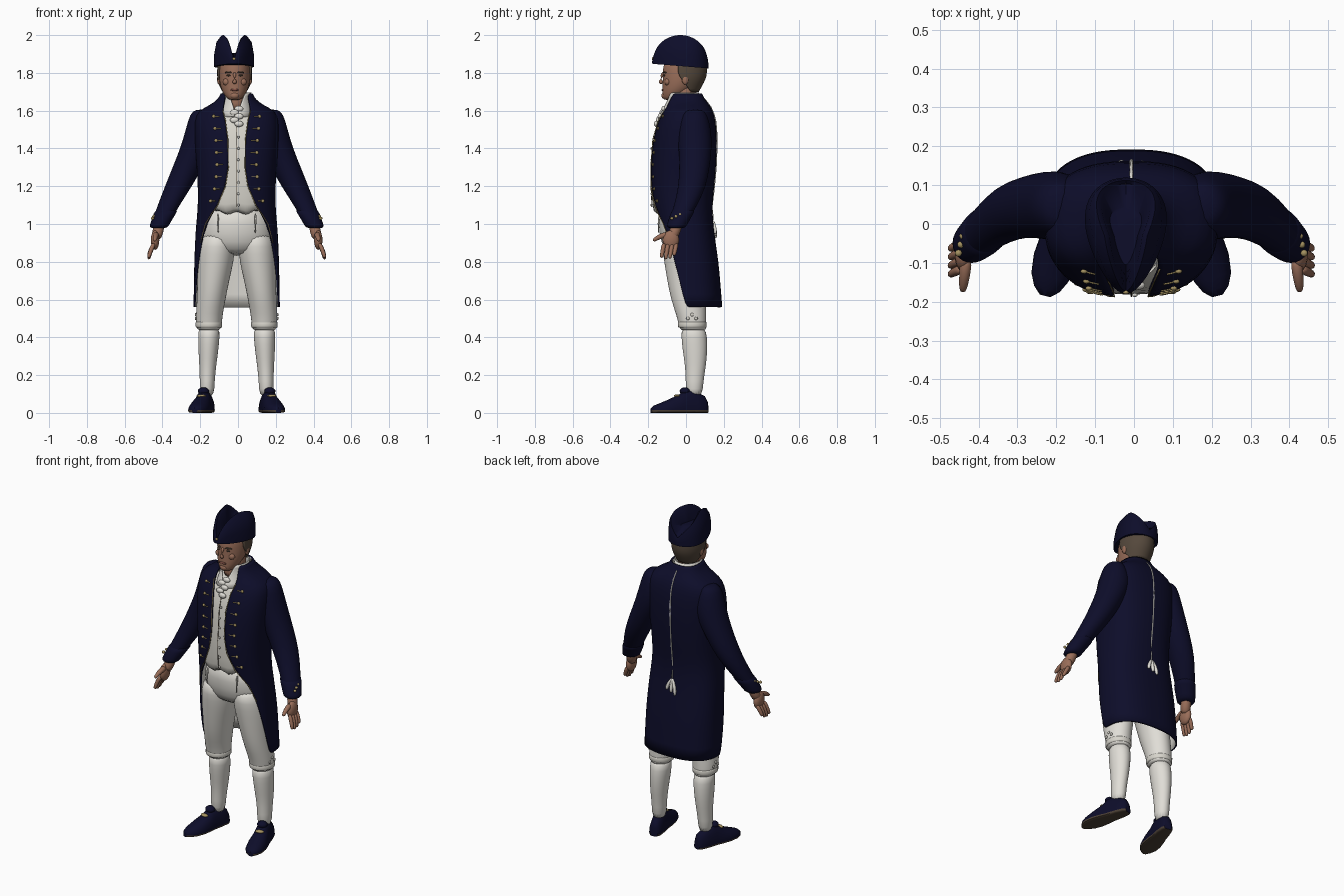
import bpy, bmesh
from math import sin, cos, pi, radians, copysign
from mathutils import Vector, Matrix

if "Cube" in bpy.data.objects:
    bpy.data.objects.remove(bpy.data.objects["Cube"])
MID, HEAD = -.007, -.018   # sideways centre of the body and of the head


def material(name, *rgb):
    m = bpy.data.materials.new(name)
    m.use_nodes = True
    m.diffuse_color = (*rgb, 1)
    m.node_tree.nodes["Principled BSDF"].inputs["Base Color"].default_value = (*rgb, 1)
    return m


navy = material("navy cloth", .004, .004, .023)
white = material("white cloth", .75, .73, .68)
linen = material("waistcoat linen", .68, .66, .6)
skin = material("skin", .32, .155, .1)
lips = material("lips", .22, .08, .06)
hair = material("brown hair", .09, .065, .045)
gold = material("gold", .38, .29, .12)
leather = material("sole leather", .07, .05, .035)


def finish(name, bm, mats):
    mesh = bpy.data.meshes.new(name)
    bm.to_mesh(mesh)
    bm.free()
    for m in mats:
        mesh.materials.append(m)
    for p in mesh.polygons:
        p.use_smooth = True
    ob = bpy.data.objects.new(name, mesh)
    bpy.context.collection.objects.link(ob)
    return ob


def loft(name, rings, mats, sub=1, cap=True, closed=True):
    """Skin a stack of rings, listed from top to bottom."""
    bm = bmesh.new()
    rows = [[bm.verts.new(p) for p in r] for r in rings]
    n = len(rows[0])
    for a, b in zip(rows, rows[1:]):
        for i in range(n if closed else n - 1):
            j = (i + 1) % n
            bm.faces.new((a[i], b[i], b[j], a[j]))
    if cap:
        bm.faces.new(rows[0])
        bm.faces.new(rows[-1])
        bmesh.ops.recalc_face_normals(bm, faces=bm.faces)
    ob = finish(name, bm, mats)
    if sub:
        ob.modifiers.new("smooth", 'SUBSURF').levels = sub
        ob.modifiers["smooth"].render_levels = sub
    return ob


def power(v, e):
    return copysign(abs(v) ** e, v)


def around(t, z, rx, front, back, cx, e):
    """Point on a rounded outline; t is the angle from the front."""
    cy, ry = (front + back) / 2, (back - front) / 2
    return Vector((cx + rx * power(sin(t), e), cy - ry * power(cos(t), e), z))


def ring(z, rx, front, back, gap=0, cx=MID, e=1, n=24):
    g = radians(gap)
    span = (2 * pi - 2 * g) / (n - 1 if gap else n)
    return [around(g + span * i, z, rx, front, back, cx, e) for i in range(n)]


def tube(name, pts, radii, mat, n=8):
    pts = [Vector(p) for p in pts]
    rings = []
    for i, p in enumerate(pts):
        d = pts[min(i + 1, len(pts) - 1)] - pts[max(i - 1, 0)]
        q = d.to_track_quat('Z', 'Y')
        r = radii[min(i, len(radii) - 1)]
        rings.append([p + q @ Vector((r * cos(a), r * sin(a), 0))
                      for a in (2 * pi * k / n for k in range(n))])
    return loft(name, rings, [mat], 1 if n > 6 else 0)


def blob(name, loc, size, mat, turn=0):
    bm = bmesh.new()
    m = Matrix.Translation(loc) @ Matrix.Rotation(turn, 4, 'Z') @ Matrix.Diagonal((*size, 1))
    bmesh.ops.create_uvsphere(bm, u_segments=14, v_segments=8, radius=1, matrix=m)
    return finish(name, bm, [mat])


# Coat: height, half width, front, back, opening angle
COAT = [(1.69, .085, -.085, .085, 44), (1.66, .1, -.1, .1, 36), (1.63, .14, -.105, .125, 25),
        (1.6, .205, -.12, .142, 16), (1.55, .225, -.148, .157, 11), (1.45, .225, -.177, .165, 8),
        (1.3, .212, -.188, .159, 8), (1.2, .206, -.188, .15, 12), (1.1, .206, -.178, .138, 24),
        (1.0, .216, -.158, .144, 46), (.9, .221, -.142, .157, 57), (.8, .225, -.14, .172, 66),
        (.7, .227, -.14, .181, 75), (.56, .229, -.14, .192, 84)]
coat = loft("coat", [ring(*r, e=.8, n=40) for r in COAT], [navy, white], cap=False, closed=False)
shell = coat.modifiers.new("cloth", 'SOLIDIFY')
shell.thickness, shell.offset, shell.material_offset = .01, -1, 1


def on_coat(z, angle=None, inset=0):
    """Point on the coat at a height; without an angle, near the front edge."""
    for a, b in zip(COAT, COAT[1:]):
        if a[0] >= z >= b[0]:
            f = (a[0] - z) / (a[0] - b[0])
            _, rx, front, back, gap = [u + (v - u) * f for u, v in zip(a, b)]
            t = radians(gap + inset if angle is None else angle)
            return around(t, z, rx, front, back, MID, .8)


def mirrored(p):
    return Vector((2 * MID - p.x, p.y, p.z))


# Back seam and waist tassel
tube("back_seam", [on_coat(1.66 - .04 * i, 180) for i in range(17)], [.004], white, 6)
for i, dx in enumerate((-.022, 0, .024)):
    tube("tassel_strand", [on_coat(1.02, 180), on_coat(.98, 180) + Vector((dx, .006, 0)),
                           on_coat(.92 + .012 * i, 180) + Vector((dx * 1.3, .004, 0))],
         [.008, .01, .012], white)

# Gold edging, buttons and buttonhole laces on both fronts
for flip in (lambda p: p, mirrored):
    tube("front_edging", [flip(on_coat(1.6 - .05 * i)) for i in range(15)], [.0022], gold, 5)
    for i in range(8):
        z = 1.57 - .064 * i
        b = flip(on_coat(z, inset=16))
        blob("coat_button", b, (.009, .006, .009), gold)
        tube("buttonhole_lace", [b, flip(on_coat(z, inset=11)), flip(on_coat(z, inset=7))],
             [.0025], gold, 5)

# Waistcoat with a twin-pointed hem
VEST = [(1.62, .1, -.085, .07), (1.55, .17, -.135, .12), (1.45, .19, -.168, .13),
        (1.3, .185, -.18, .13), (1.2, .18, -.183, .12), (1.1, .175, -.178, .11),
        (1.065, .175, -.174, .11)]
rings = [ring(*r, e=.8, n=48) for r in VEST]
for p in rings[-1]:
    if p.y < 0:
        p.z -= .045 * max(0, 1 - abs(abs(p.x - MID) - .06) / .06)
loft("waistcoat", rings, [linen])
tube("waistcoat_opening", [(MID, -.139, 1.55), (MID, -.171, 1.45), (MID, -.183, 1.3),
                           (MID, -.186, 1.2), (MID, -.18, 1.09)], [.002], hair, 5)
for i in range(8):
    z = 1.52 - .06 * i
    y = -.15 if i == 0 else -.168 if i == 1 else -.183
    blob("waistcoat_button", (MID + .009, y, z), (.007, .005, .007), linen)

# Breeches, stockings, knee fittings
loft("breeches_seat", [ring(*r) for r in [(1.1, .165, -.14, .1), (1.0, .185, -.148, .11),
                                          (.9, .195, -.136, .115), (.83, .12, -.09, .09)]], [white])
THIGH = [(.96, .1, .085, -.125, .09), (.88, .106, .098, -.128, .11), (.8, .112, .097, -.116, .112),
         (.7, .124, .085, -.1, .11), (.6, .135, .076, -.08, .108), (.52, .145, .071, -.052, .108),
         (.47, .147, .069, -.04, .108), (.445, .147, .064, -.033, .106), (.435, .147, .05, -.02, .1)]
CALF = [(.46, .147, .058, -.025, .102), (.4, .147, .057, -.025, .112), (.33, .15, .053, -.018, .114),
        (.25, .153, .045, -.005, .106), (.17, .156, .039, -.001, .092), (.08, .157, .039, -.002, .088)]
SLEEVE = [(1.607, .185, .03, .015, .085), (1.585, .188, .06, -.025, .112), (1.5, .18, .09, -.045, .135),
          (1.4, .212, .087, -.04, .138), (1.3, .26, .08, -.035, .125), (1.2, .308, .072, -.04, .108),
          (1.1, .36, .058, -.062, .06), (1.0, .407, .047, -.095, .002), (.98, .414, .046, -.1, -.006)]
CUFF = [(1.085, .365, .063, -.072, .058), (1.05, .383, .058, -.085, .036),
        (1.0, .407, .052, -.1, .008), (.975, .416, .05, -.105, -.002)]
# Shoe stations from heel to toe: along, half width, height
SHOE = [(0, .022, .06), (.05, .034, .09), (.2, .041, .112), (.38, .044, .128), (.5, .05, .098),
        (.68, .055, .072), (.84, .049, .052), (.94, .034, .04), (1, .014, .025)]


def limb(name, rows, side, mat):
    return loft(name, [ring(z, r, f, b, cx=MID + side * x) for z, x, r, f, b in rows], [mat])


sharp = []
for side, label in ((1, "left"), (-1, "right")):
    def at(x, y, z):
        return Vector((MID + side * x, y, z))

    limb(label + "_breeches_leg", THIGH, side, white)
    limb(label + "_stocking", CALF, side, white)
    limb(label + "_sleeve", SLEEVE, side, navy)
    limb(label + "_cuff", CUFF, side, navy)
    loft(label + "_knee_band", [ring(z, .071, -.043, .11, cx=MID + side * .147)
                                for z in (.485, .48, .455, .45)], [linen])
    for i in range(3):
        blob(label + "_knee_button", at(.217, .01 + .022 * i, .5 + .02 * (i % 2)),
             (.005, .009, .009), linen)
    tube(label + "_waist_tie", [at(.1, -.137, 1.06), at(.1, -.148, 1.0), at(.098, -.145, .95)],
         [.006, .007, .009], linen)

    # Shoe lofted along a turned-out foot
    heel, toe = at(.145, .113, 0), at(.222, -.185, 0)
    across = (toe - heel).cross(Vector((0, 0, 1))).normalized()
    rings = []
    for s, w, top in SHOE:
        angles = [2 * pi * k / 20 for k in range(20)]
        rings.append([heel.lerp(toe, s) + across * w * power(cos(a), .8)
                      + Vector((0, 0, .014 + (top - .014) * sin(a) if sin(a) > -.01
                                else .014 * (1 + power(sin(a), .4)))) for a in angles])
    shoe = loft(label + "_shoe", rings, [navy, leather], 0)
    for p in shoe.data.polygons:
        p.material_index = int(p.center.z < .012)
    sharp.append(shoe)
    turn = side * .25
    blob(label + "_shoe_tongue", heel.lerp(toe, .4) + Vector((0, 0, .115)), (.03, .028, .02), navy, turn)
    blob(label + "_shoe_buckle", heel.lerp(toe, .54) + Vector((0, 0, .09)), (.026, .016, .008), gold, turn)

    # Cuff buttons
    for i in range(3):
        blob(label + "_cuff_button", at(.445 - .006 * i, -.075 + .022 * i, 1.03 + .01 * i),
             (.009, .009, .008), gold)

    # Hand
    tube(label + "_wrist", [at(.405, -.04, 1.01), at(.417, -.06, .96), at(.428, -.075, .92)],
         [.032, .032, .03], skin)
    blob(label + "_palm", at(.432, -.08, .915), (.023, .044, .052), skin)
    for i in range(4):
        y, drop = -.05 - .022 * i, (.0, .016, .02, .012)[i]
        tube(label + "_finger", [at(.436, y, .9), at(.452, y - .006, .868),
                                 at(.463, y - .012, .843 - drop * .7), at(.466, y - .014, .832 - drop)],
             [.013, .0125, .0115, .008], skin)
    tube(label + "_thumb", [at(.425, -.085, .945), at(.428, -.125, .94), at(.432, -.155, .925),
                            at(.434, -.176, .91)], [.018, .016, .013, .009], skin)

    # Ear, eye and brow
    face = Vector((HEAD, 0, 0))
    blob(label + "_ear", face + Vector((side * .083, -.004, 1.765)), (.01, .018, .027), skin)
    blob(label + "_eye", face + Vector((side * .031, -.115, 1.787)), (.013, .006, .005), hair)
    tube(label + "_brow", [face + Vector((side * x, y, z)) for x, y, z in
                           ((.014, -.121, 1.801), (.032, -.118, 1.806), (.052, -.103, 1.8))],
         [.005], hair)
    blob(label + "_cheek", face + Vector((side * .04, -.098, 1.752)), (.024, .016, .02), skin)

# Head and neck
SKULL = [(1.88, .073, -.11, .095), (1.83, .083, -.123, .1), (1.78, .084, -.124, .092),
         (1.74, .079, -.124, .062), (1.7, .066, -.126, .025), (1.672, .046, -.126, -.02),
         (1.655, .028, -.117, -.06)]
loft("head", [ring(*r, cx=HEAD) for r in SKULL], [skin])
loft("neck", [ring(*r, cx=HEAD + .005) for r in [(1.76, .058, -.06, .06), (1.68, .058, -.075, .055),
                                                 (1.59, .065, -.1, .06)]], [skin])
tube("nose", [(HEAD, -.118, 1.805), (HEAD, -.13, 1.78), (HEAD, -.139, 1.758), (HEAD, -.125, 1.742)],
     [.009, .011, .015, .012], skin)
blob("mouth", (HEAD, -.123, 1.71), (.024, .006, .006), lips)
blob("chin", (HEAD, -.114, 1.68), (.024, .016, .018), skin)
HAIR = [(1.86, .09, -.12, .11, 72), (1.8, .094, -.13, .113, 72), (1.765, .092, -.128, .104, 84),
        (1.73, .084, -.12, .085, 104), (1.7, .074, -.11, .068, 120)]
locks = loft("hair", [ring(*r, cx=HEAD) for r in HAIR], [hair], cap=False, closed=False)
locks.modifiers.new("thickness", 'SOLIDIFY').thickness = .012

# Shirt collar and ruffle
COLLAR = [(1.695, .078, -.1, .07, 38), (1.66, .075, -.105, .075, 26), (1.62, .082, -.118, .08, 12),
          (1.57, .09, -.145, .08, 3)]
collar = loft("shirt_collar", [ring(*r) for r in COLLAR], [white], cap=False, closed=False)
collar.modifiers.new("thickness", 'SOLIDIFY').thickness = .006
for i in range(5):
    blob("shirt_ruffle", (MID + .012 * (-1) ** i, -.118 - .01 * i, 1.61 - .02 * i),
         (.024, .012, .016), white)

# Cocked hat: two tall side flaps meeting at the front, crown between
def hat_ring(kind):
    out = []
    for k in range(56):
        t = 2 * pi * k / 56
        rear, swell = max(0, -cos(t)), abs(sin(t))
        low, high = 1.836 + .012 * cos(t), 1.87 + .13 * swell
        fx, fy, z = {"brim": (1, 1, low),
                     "side": (1, 1.01, low + (high - low) * .4),
                     "upper": (.85 + .12 * rear, .99, low + (high - low) * .8),
                     "edge": (.55 + .38 * rear, .96, high),
                     "fold": (.42 + .38 * rear, .9, high - .012),
                     "crown": (.3 + .2 * rear, .5, 1.905)}[kind]
        out.append((HEAD - .003 + fx * .1 * sin(t) * (1 - .35 * cos(t)),
                    -.03 - fy * .148 * cos(t), z))
    return out


sharp.append(loft("cocked_hat", [hat_ring(k) for k in
                                 ("crown", "fold", "edge", "upper", "side", "brim")], [navy], 0))
blob("hat_button", (HEAD - .003, -.176, 1.875), (.008, .005, .008), gold)

bpy.ops.object.select_all(action='DESELECT')
for ob in sharp:
    ob.select_set(True)
bpy.context.view_layer.objects.active = sharp[0]
bpy.ops.object.shade_smooth_by_angle(angle=radians(50))
